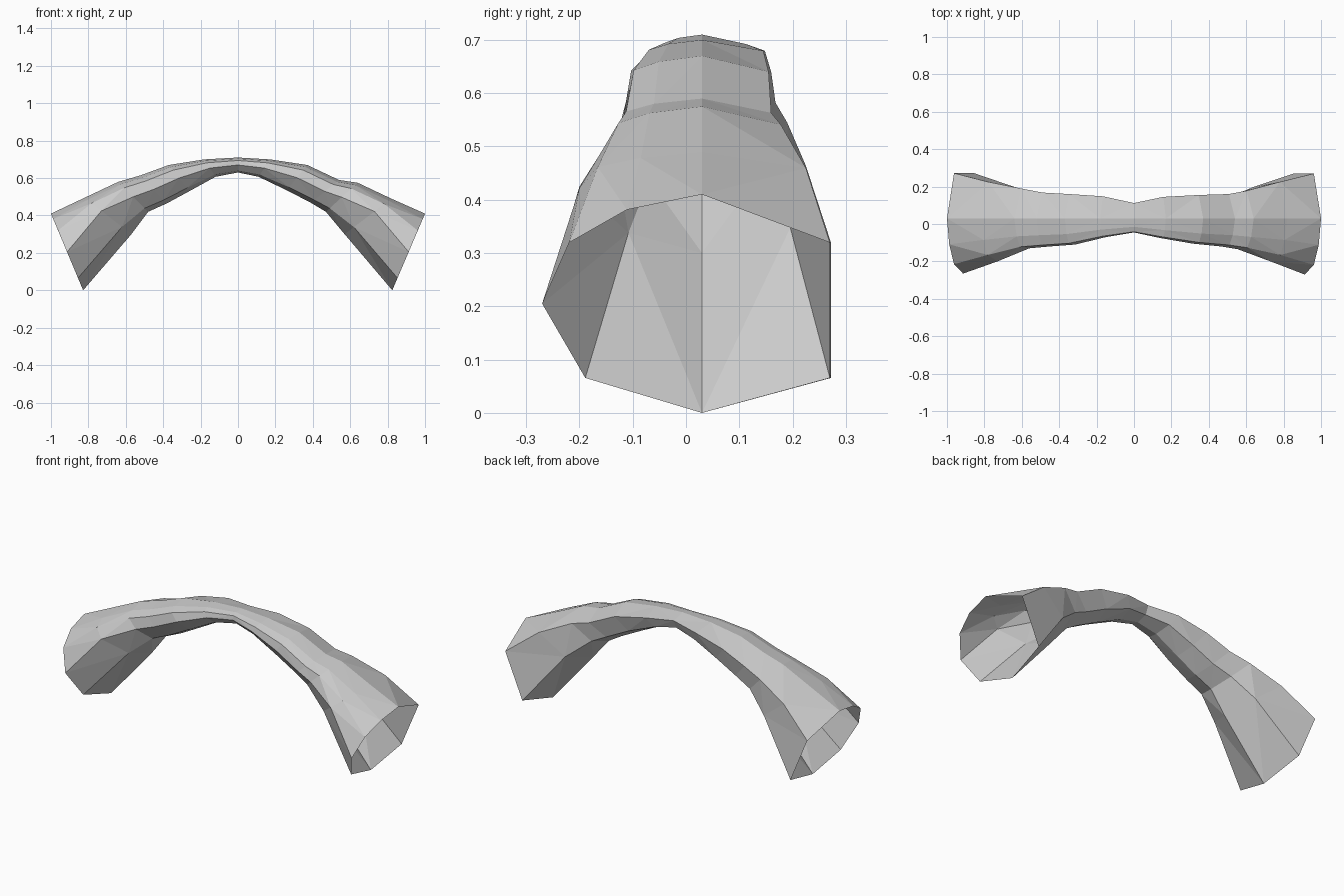
import bpy, bmesh

if "Cube" in bpy.data.objects:
    bpy.data.objects.remove(bpy.data.objects["Cube"])

# Unit cross-sections: (side amount, height fraction), starting at the top, going round the front
FLARE = [(0, 1), (-.47, .93), (-.83, .78), (-1, .5), (-.73, .16), (0, 0), (1, .16), (1, .78)]
MID = [(0, 1), (-.5, .94), (-.85, .85), (-1, .64), (-.6, .2), (0, 0), (.85, .25), (1, .84)]
NECK = [(0, 1), (-.6, .92), (-.95, .8), (-1, .5), (-.6, .12), (0, 0), (.75, .2), (1, .78)]
YC = .03

# Stations: profile, top x, top z, bottom x, bottom z, front y, back y
RIGHT = [
    (NECK, .17, .70, .11, .607, -.075, .145),
    (NECK, .37, .67, .26, .535, -.105, .155),
    (NECK, .54, .59, .39, .468, -.12, .16),
    (NECK, .64, .575, .47, .42, -.135, .178),
    (MID, .82, .49, .57, .30, -.20, .225),
    (FLARE, 1.0, .41, .825, 0, -.27, .27),
]
CENTRE = [(NECK, 0, .71, 0, .63, -.045, .112)]
LEFT = [
    (FLARE, -1.0, .41, -.828, 0, -.265, .272),
    (MID, -.82, .495, -.57, .30, -.20, .225),
    (NECK, -.64, .58, -.48, .42, -.13, .19),
    (NECK, -.52, .615, -.38, .465, -.12, .168),
    (NECK, -.37, .67, -.26, .53, -.11, .16),
    (NECK, -.18, .70, -.12, .607, -.07, .148),
]


def ring(bm, profile, xt, zt, xb, zb, yf, yk):
    verts = []
    for s, t in profile:
        y = YC + (s * (yk - YC) if s > 0 else s * (YC - yf))
        verts.append(bm.verts.new((xb + t * (xt - xb), y, zb + t * (zt - zb))))
    return verts


# Arched tube with flared open ends
bm = bmesh.new()
rings = [ring(bm, *s) for s in LEFT + CENTRE + RIGHT]
for a, b in zip(rings, rings[1:]):
    for i in range(8):
        j = (i + 1) % 8
        bm.faces.new((a[i], a[j], b[j], b[i]))
bmesh.ops.triangulate(bm, faces=bm.faces[:])
bmesh.ops.recalc_face_normals(bm, faces=bm.faces[:])
mesh = bpy.data.meshes.new("arched_tube")
bm.to_mesh(mesh)
bm.free()
bpy.context.collection.objects.link(bpy.data.objects.new("arched_tube", mesh))
